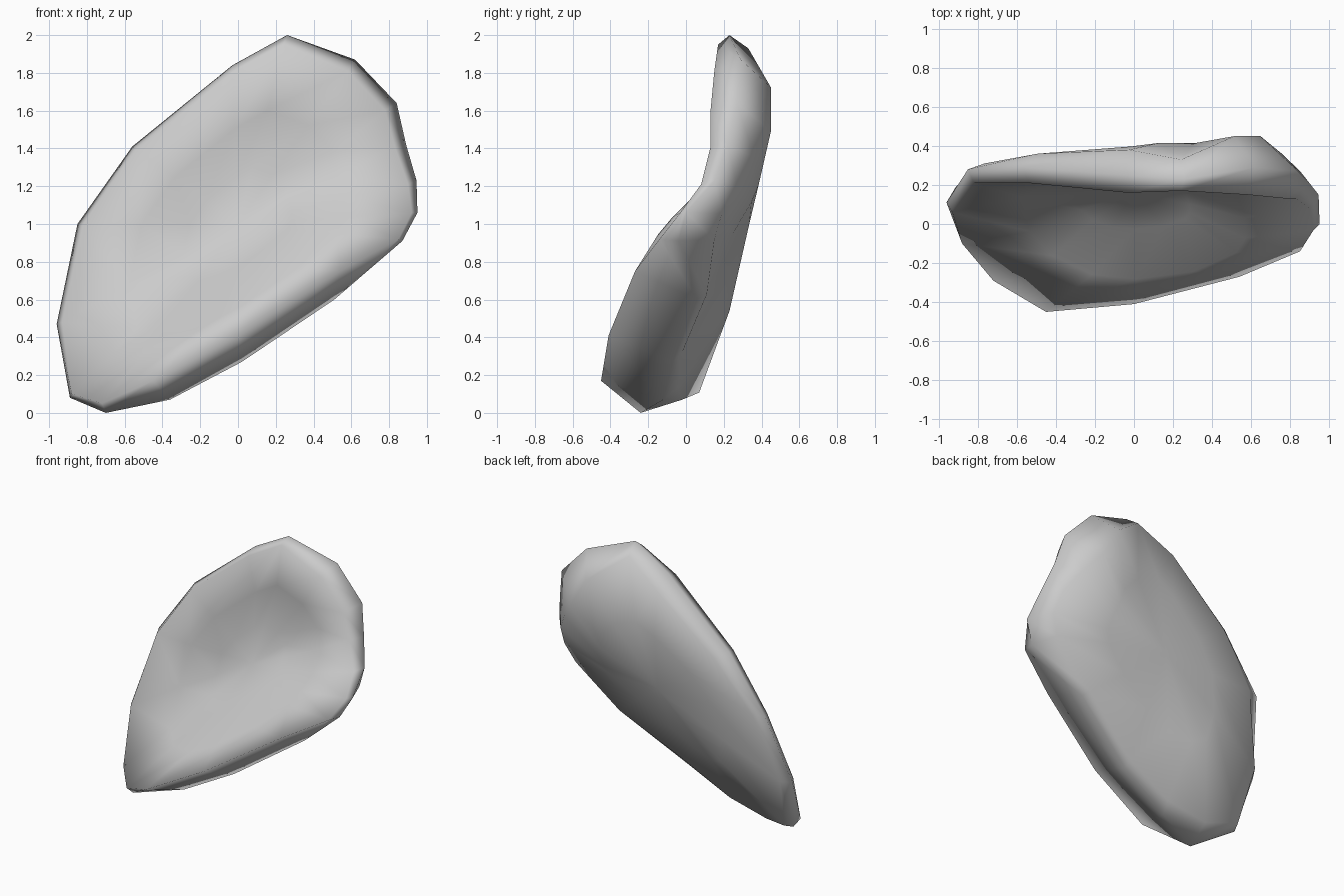
import bpy, bmesh

# Outer edge loop: x, y, z, then back rim inset scale and back rim y
EDGE = [
    (0.26, 0.23, 2.00, 0.93, 0.33), (0.62, 0.29, 1.87, 0.83, 0.45),
    (0.84, 0.27, 1.64, 0.77, 0.45), (0.89, 0.22, 1.42, 0.85, 0.36),
    (0.945, 0.15, 1.23, 0.90, 0.27), (0.95, 0.00, 1.06, 0.92, 0.19),
    (0.87, -0.04, 0.91, 0.93, 0.15), (0.51, 0.06, 0.60, 0.93, 0.11),
    (0.02, -0.07, 0.27, 0.93, -0.02), (-0.36, -0.12, 0.07, 0.93, -0.04),
    (-0.70, -0.24, 0.00, 0.93, -0.02), (-0.89, 0.00, 0.08, 0.97, 0.07),
    (-0.96, 0.11, 0.47, 0.95, 0.19), (-0.85, 0.28, 1.00, 0.90, 0.31),
    (-0.56, 0.29, 1.41, 0.88, 0.36), (-0.03, 0.25, 1.84, 0.90, 0.38),
]
# Raised front rim, one point per edge point
FRONT = [
    (0.24, 0.17, 1.95), (0.58, 0.15, 1.81), (0.78, 0.13, 1.60),
    (0.83, 0.13, 1.41), (0.90, 0.08, 1.21), (0.92, -0.03, 1.06),
    (0.85, -0.14, 0.92), (0.54, -0.27, 0.75), (0.00, -0.41, 0.41),
    (-0.45, -0.45, 0.17), (-0.72, -0.29, 0.05), (-0.88, -0.10, 0.10),
    (-0.93, 0.06, 0.48), (-0.82, 0.21, 0.99), (-0.54, 0.21, 1.39),
    (-0.03, 0.16, 1.80),
]


def axes(x, z):
    """Position along and across the long diagonal of the shell."""
    return 0.83 * x + 0.55 * (z - 1), 0.55 * x - 0.83 * (z - 1)


def dish_y(x, z):
    """Hollow front: flat floor above, slope down to the lower rim."""
    s, t = axes(x, z)
    fall = 0.85 * t + 0.9 * t * t if t > 0 else 0.1 * t
    return 0.17 + 0.06 * s - fall + 0.3 * max(s, 0) * max(t, 0)


def belly_y(x, z):
    """Bulging back, falling away towards the lower edge."""
    s, t = axes(x, z)
    return 0.335 + 0.12 * s - (1.6 * t * t if t > 0 else 0.1 * t)


def inset(depth, k):
    pts = [(e[0] * k, 1 + (e[2] - 1) * k) for e in EDGE]
    return [(x, depth(x, z), z) for x, z in pts]


back = [(e[0] * e[3], e[4], 1 + (e[2] - 1) * e[3]) for e in EDGE]
loops = [inset(dish_y, 0.3), inset(dish_y, 0.6), FRONT,
         [e[:3] for e in EDGE], back, inset(belly_y, 0.5)]

# Skin the loops together and close both centres
bm = bmesh.new()
rings = [[bm.verts.new(p) for p in loop] for loop in loops]
n = len(EDGE)
for a, b in zip(rings, rings[1:]):
    for i in range(n):
        j = (i + 1) % n
        bm.faces.new((a[i], a[j], b[j], b[i]))
for loop, depth in ((rings[0], dish_y), (rings[-1], belly_y)):
    c = bm.verts.new((0, depth(0, 1), 1))
    for i in range(n):
        bm.faces.new((loop[i], loop[(i + 1) % n], c))

bmesh.ops.recalc_face_normals(bm, faces=bm.faces)
for f in bm.faces:
    f.smooth = True
mesh = bpy.data.meshes.new("dished_shell")
bm.to_mesh(mesh)
bm.free()
bpy.context.collection.objects.link(bpy.data.objects.new("dished_shell", mesh))
